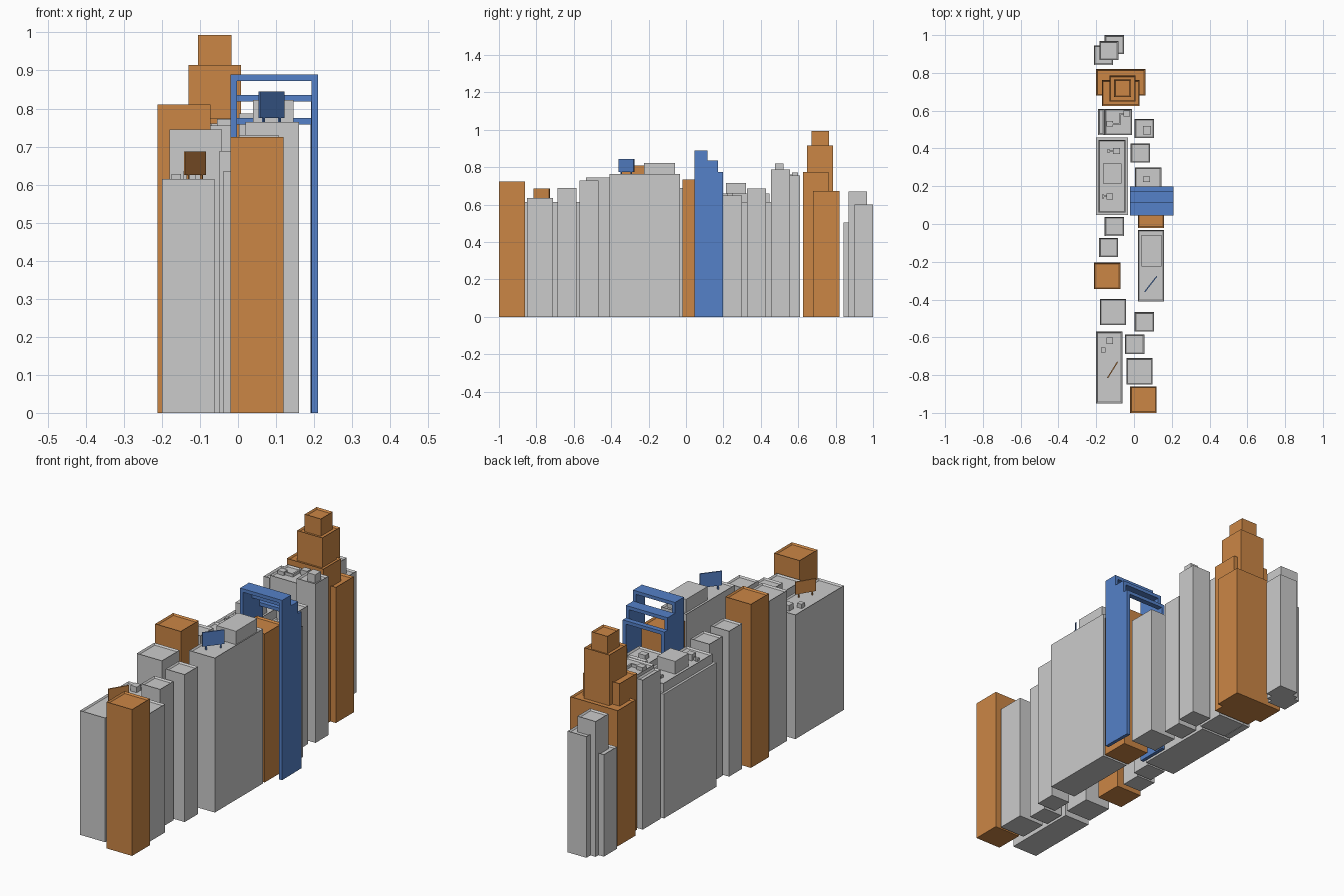
import bpy, bmesh, math
from mathutils import Matrix, Vector


def material(name, color):
    m = bpy.data.materials.new(name)
    m.diffuse_color = color
    return m


ORANGE = material("orange", (0.60, 0.24, 0.06, 1))
BLUE = material("blue", (0.09, 0.22, 0.58, 1))


def finish(bm, name, mat):
    bmesh.ops.recalc_face_normals(bm, faces=bm.faces)
    me = bpy.data.meshes.new(name)
    bm.to_mesh(me)
    bm.free()
    ob = bpy.data.objects.new(name, me)
    bpy.context.collection.objects.link(ob)
    if mat:
        me.materials.append(mat)
    return ob


def box(name, x0, x1, y0, y1, z0, z1, mat=None, rim=0.0, depth=0.008):
    """Box between limits; rim > 0 sinks the roof behind a parapet."""
    bm = bmesh.new()
    bmesh.ops.create_cube(bm, size=1)
    bmesh.ops.scale(bm, vec=(x1 - x0, y1 - y0, z1 - z0), verts=bm.verts)
    bmesh.ops.translate(bm, vec=((x0 + x1) / 2, (y0 + y1) / 2, (z0 + z1) / 2), verts=bm.verts)
    if rim:
        bm.normal_update()
        top = max(bm.faces, key=lambda f: f.calc_center_median().z)
        bmesh.ops.inset_region(bm, faces=[top], thickness=rim)
        bmesh.ops.translate(bm, vec=(0, 0, -depth), verts=top.verts)
    return finish(bm, name, mat)


def building(name, x0, x1, y0, y1, h, mat=None):
    return box(name, x0, x1, y0, y1, 0, h, mat, rim=0.009)


def billboard(name, a, b, roof, z0, z1, mat):
    """Thin diagonal panel from a to b on two legs."""
    a, b = Vector(a), Vector(b)
    d, mid = b - a, (a + b) / 2
    length = d.length
    place = Matrix.Translation((mid.x, mid.y, 0)) @ Matrix.Rotation(math.atan2(d.y, d.x), 4, 'Z')
    panel = box(name + "_panel", -length / 2, length / 2, -0.003, 0.003, z0, z1, mat)
    panel.matrix_world = place
    for s in (-1, 1):
        c = s * length * 0.33
        leg = box(name + "_leg", c - 0.003, c + 0.003, -0.003, 0.003, roof, z0 + 0.005, mat)
        leg.matrix_world = place


def arch(name, y0, y1, h, x0=-0.02, x1=0.21, t=0.017):
    """Square portal extruded along y."""
    pts = [(x0, 0), (x0, h), (x1, h), (x1, 0), (x1 - t, 0), (x1 - t, h - t), (x0 + t, h - t), (x0 + t, 0)]
    bm = bmesh.new()
    f = bm.faces.new([bm.verts.new((x, y0, z)) for x, z in pts])
    ext = bmesh.ops.extrude_face_region(bm, geom=[f])
    vs = [g for g in ext["geom"] if isinstance(g, bmesh.types.BMVert)]
    bmesh.ops.translate(bm, vec=(0, y1 - y0, 0), verts=vs)
    finish(bm, name, BLUE)


# plain grey towers
for x0, x1, y0, y1, h in [
    (-0.20, -0.062, -0.95, -0.57, 0.615),
    (-0.04, 0.098, -0.85, -0.71, 0.635),
    (-0.048, 0.055, -0.688, -0.585, 0.688),
    (0.003, 0.107, -0.57, -0.467, 0.73),
    (-0.18, -0.042, -0.535, -0.397, 0.745),
    (-0.185, -0.084, -0.175, -0.073, 0.72),
    (-0.155, -0.052, -0.063, 0.038, 0.69),
    (0.02, 0.16, -0.41, -0.032, 0.765),
    (0.005, 0.145, 0.16, 0.30, 0.648),
    (-0.018, 0.085, 0.325, 0.427, 0.685),
    (0.003, 0.106, 0.455, 0.556, 0.787),
    (-0.155, -0.052, 0.90, 1.0, 0.60),
    (-0.183, -0.083, 0.868, 0.968, 0.67),
    (-0.212, -0.11, 0.843, 0.945, 0.505),
]:
    building("grey_tower", x0, x1, y0, y1, h)

# back left block with two roof levels
building("wide_tower", -0.155, -0.01, 0.47, 0.61, 0.755)
building("wide_tower_wing", -0.19, -0.157, 0.472, 0.61, 0.74)

# long stepped block
box("long_block_base", -0.20, -0.033, 0.048, 0.458, 0, 0.615)
box("long_block_top", -0.188, -0.045, 0.06, 0.446, 0.615, 0.66, rim=0.009)

# orange towers
building("front_orange_tower", -0.02, 0.12, -1.0, -0.86, 0.725, ORANGE)
building("side_orange_tower", -0.212, -0.072, -0.345, -0.205, 0.81, ORANGE)
building("middle_orange_tower", 0.02, 0.16, -0.02, 0.12, 0.735, ORANGE)

# tall stepped orange tower
building("stepped_tower_wide", -0.20, 0.06, 0.68, 0.82, 0.672, ORANGE)
building("stepped_tower_front", -0.17, 0.03, 0.625, 0.762, 0.775, ORANGE)
box("stepped_tower_shaft", -0.13, 0.008, 0.648, 0.785, 0.6, 0.915, ORANGE, rim=0.009)
box("stepped_tower_crown", -0.105, -0.017, 0.672, 0.765, 0.9, 0.993, ORANGE, rim=0.009)

# nested blue portals
arch("portal_high", 0.045, 0.115, 0.89)
arch("portal_mid", 0.115, 0.172, 0.836, x1=0.209)
arch("portal_low", 0.172, 0.198, 0.775, x1=0.208)

# roof rooms and vents
for x0, x1, y0, y1, z0, z1 in [
    (0.04, 0.146, -0.225, -0.058, 0.75, 0.823),
    (-0.165, -0.065, 0.215, 0.32, 0.645, 0.715),
    (0.048, 0.09, 0.475, 0.52, 0.77, 0.82),
    (0.047, 0.085, 0.222, 0.252, 0.635, 0.662),
    (-0.145, -0.11, -0.635, -0.60, 0.60, 0.635),
    (-0.175, -0.15, -0.68, -0.655, 0.60, 0.628),
    (-0.11, -0.075, 0.37, 0.402, 0.645, 0.682),
    (-0.145, -0.11, 0.13, 0.162, 0.645, 0.682),
    (-0.145, -0.11, 0.515, 0.546, 0.74, 0.765),
    (-0.055, -0.02, 0.568, 0.60, 0.74, 0.772),
]:
    box("roof_room", x0, x1, y0, y1, z0, z1)

# roof pipes
for x0, x1, y0, y1, z in [
    (-0.13, -0.11, 0.382, 0.39, 0.645),
    (-0.14, -0.13, 0.376, 0.396, 0.645),
    (-0.16, -0.145, 0.142, 0.15, 0.645),
    (-0.17, -0.16, 0.136, 0.156, 0.645),
    (-0.11, -0.068, 0.526, 0.534, 0.74),
    (-0.076, -0.068, 0.53, 0.588, 0.74),
    (-0.076, -0.055, 0.58, 0.588, 0.74),
]:
    box("roof_pipe", x0, x1, y0, y1, z, z + 0.021)

# rooftop signs
billboard("orange_sign", (-0.14, -0.815), (-0.087, -0.73), 0.605, 0.625, 0.687, ORANGE)
billboard("blue_sign", (0.056, -0.36), (0.12, -0.278), 0.755, 0.775, 0.845, BLUE)
